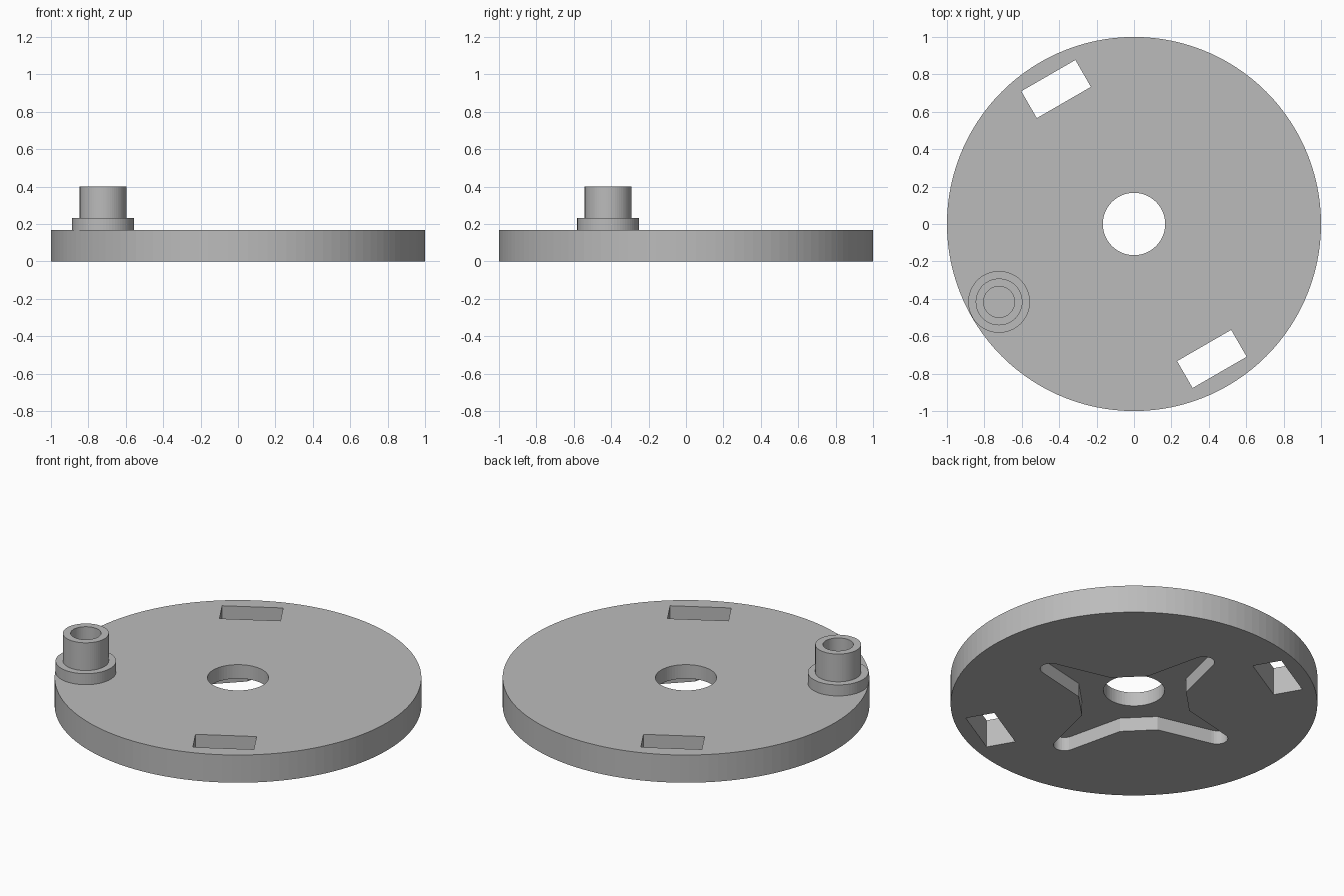
import bpy
import bmesh
from math import cos, sin, pi, radians
from mathutils import Matrix, Vector

cube = bpy.data.objects.get("Cube")
if cube:
    bpy.data.objects.remove(cube, do_unlink=True)

THICK = 1 / 6        # disc thickness
RECESS = 0.083       # depth of the cross pocket underneath
PITCH = 0.833        # distance of slots and peg from the centre

grey = bpy.data.materials.new("plain grey")
grey.use_nodes = True
grey.diffuse_color = (0.5, 0.5, 0.5, 1)
grey.node_tree.nodes["Principled BSDF"].inputs["Base Color"].default_value = (0.5, 0.5, 0.5, 1)


def make_object(name, bm):
    bmesh.ops.recalc_face_normals(bm, faces=bm.faces)
    mesh = bpy.data.meshes.new(name)
    bm.to_mesh(mesh)
    bm.free()
    mesh.materials.append(grey)
    obj = bpy.data.objects.new(name, mesh)
    bpy.context.collection.objects.link(obj)
    return obj


def prism(name, outline, z0, z1):
    """Extrude a flat outline from z0 to z1."""
    bm = bmesh.new()
    face = bm.faces.new([bm.verts.new((x, y, z0)) for x, y in outline])
    top = bmesh.ops.extrude_face_region(bm, geom=[face])["geom"]
    bmesh.ops.translate(bm, vec=(0, 0, z1 - z0),
                        verts=[v for v in top if isinstance(v, bmesh.types.BMVert)])
    return make_object(name, bm)


def circle(radius, count):
    return [(radius * cos(2 * pi * i / count), radius * sin(2 * pi * i / count))
            for i in range(count)]


def turn(point, angle):
    return (Matrix.Rotation(angle, 2) @ Vector(point))[:]


def lathe(name, profile, centre, count):
    """Revolve a closed (radius, z) profile about a vertical axis."""
    bm = bmesh.new()
    verts = [bm.verts.new((r, 0, z)) for r, z in profile]
    edges = [bm.edges.new((v, verts[i - 1])) for i, v in enumerate(verts)]
    bmesh.ops.spin(bm, geom=verts + edges, cent=(0, 0, 0), axis=(0, 0, 1),
                   angle=2 * pi, steps=count, use_merge=True)
    bmesh.ops.remove_doubles(bm, verts=bm.verts, dist=1e-5)
    obj = make_object(name, bm)
    obj.location = centre
    return obj


def cut(target, cutter):
    cutter.hide_render = True
    mod = target.modifiers.new("cut", "BOOLEAN")
    mod.operation = "DIFFERENCE"
    mod.solver = "EXACT"
    mod.object = cutter
    bpy.context.view_layer.objects.active = target
    bpy.ops.object.modifier_apply(modifier=mod.name)
    bpy.data.objects.remove(cutter, do_unlink=True)


# Disc with central hole
disc = prism("disc", circle(1, 120), 0, THICK)
cut(disc, prism("hole_cutter", circle(THICK, 64), -0.1, 0.3))

# Two opposite rectangular slots
for side in (120, 300):
    spot = Vector((PITCH * cos(radians(side)), PITCH * sin(radians(side))))
    corners = [(-0.167, -0.083), (0.167, -0.083), (0.167, 0.083), (-0.167, 0.083)]
    outline = [(Vector(turn(c, radians(30))) + spot)[:] for c in corners]
    cut(disc, prism("slot_cutter", outline, -0.1, 0.3))

# Four-armed pocket on the underside: tapered arms with round tips
arm = [(0.28, -0.135)]
for i in range(13):
    a = radians(-78 + 13 * i)
    arm.append((0.59 + 0.06 * cos(a), 0.06 * sin(a)))
arm.append((0.28, 0.135))
star = [turn(p, k * pi / 2) for k in range(4) for p in arm]
cut(disc, prism("pocket_cutter", star, -0.1, RECESS))

# Hollow crank peg with a wider collar at its foot
foot = THICK - 0.01
lathe("crank_peg",
      [(0.083, foot), (0.165, foot), (0.165, 0.233), (0.125, 0.233), (0.125, 0.4), (0.083, 0.4)],
      (PITCH * cos(radians(210)), PITCH * sin(radians(210)), 0), 64)
